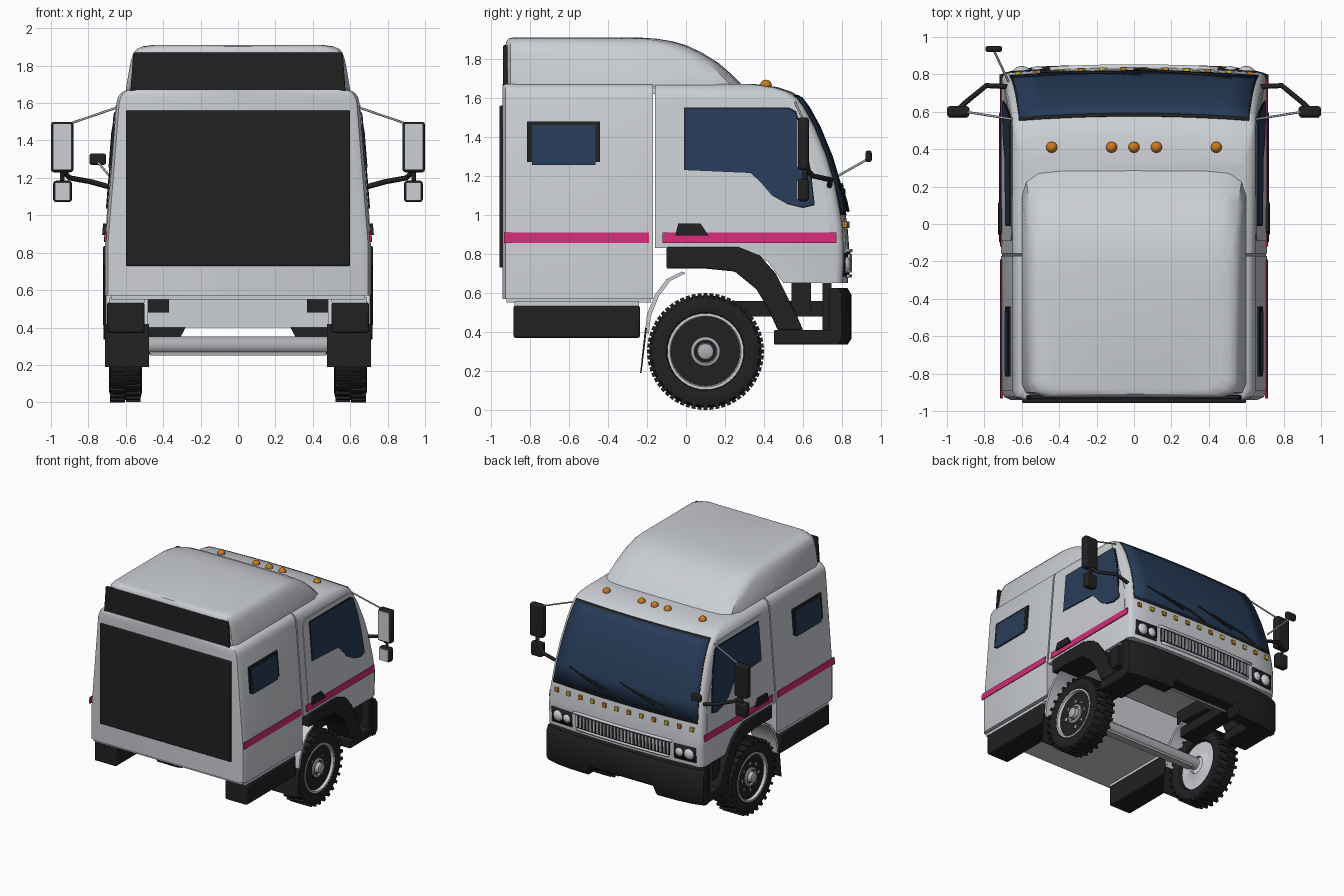
import bpy, bmesh, math
from mathutils import Vector

if "Cube" in bpy.data.objects:
    bpy.data.objects.remove(bpy.data.objects["Cube"])

def mat(name, r, g, b):
    m = bpy.data.materials.new(name)
    m.diffuse_color = (r, g, b, 1)
    m.use_nodes = True
    m.node_tree.nodes["Principled BSDF"].inputs["Base Color"].default_value = m.diffuse_color
    return m

GREY = mat("body_grey", 0.60, 0.62, 0.66)
BLACK = mat("black", 0.015, 0.015, 0.015)
BLUE = mat("window_blue", 0.02, 0.045, 0.10)
PINK = mat("stripe_pink", 0.65, 0.025, 0.19)
AMBER = mat("amber", 0.60, 0.20, 0.012)
YELLOW = mat("yellow", 0.62, 0.46, 0.05)
STEEL = mat("steel", 0.42, 0.43, 0.45)

# ---------- helpers ----------
def finish(o, bevel=0, solid=0):
    if solid:
        m = o.modifiers.new("solid", 'SOLIDIFY'); m.thickness = solid; m.offset = 0
    if bevel:
        m = o.modifiers.new("bevel", 'BEVEL'); m.width = bevel; m.segments = 2
    bpy.ops.object.select_all(action='DESELECT')
    o.select_set(True)
    bpy.context.view_layer.objects.active = o
    bpy.ops.object.shade_smooth_by_angle(angle=math.radians(35))
    return o

def mesh(name, verts, faces, m, bevel=0, solid=0):
    me = bpy.data.meshes.new(name)
    me.from_pydata(verts, [], faces)
    bm = bmesh.new(); bm.from_mesh(me)
    bmesh.ops.recalc_face_normals(bm, faces=bm.faces)
    bm.to_mesh(me); bm.free()
    me.materials.append(m)
    o = bpy.data.objects.new(name, me)
    bpy.context.collection.objects.link(o)
    return finish(o, bevel, solid)

def loft(name, rings, m, bevel=0):
    n = len(rings[0])
    faces = [(k*n+i, k*n+(i+1) % n, (k+1)*n+(i+1) % n, (k+1)*n+i)
             for k in range(len(rings)-1) for i in range(n)]
    faces += [tuple(range(n)), tuple(range((len(rings)-1)*n, len(rings)*n))]
    return mesh(name, [p for r in rings for p in r], faces, m, bevel)

def box(name, x0, x1, y0, y1, z0, z1, m, bevel=0):
    return loft(name, [[(x0, y0, z), (x1, y0, z), (x1, y1, z), (x0, y1, z)] for z in (z0, z1)], m, bevel)

def prism(name, pts, x0, x1, m, bevel=0):
    return loft(name, [[(x, y, z) for y, z in pts] for x in (x0, x1)], m, bevel)

def lathe(name, prof, s, cy, cz, m, n=40):
    rings = [[(s*x, cy+r*math.cos(2*math.pi*i/n), cz+r*math.sin(2*math.pi*i/n)) for i in range(n)] for x, r in prof]
    return loft(name, rings, m)

def tube(name, pts, r, m):
    c = bpy.data.curves.new(name, 'CURVE'); c.dimensions = '3D'
    c.bevel_depth = r; c.bevel_resolution = 2; c.use_fill_caps = True
    sp = c.splines.new('POLY'); sp.points.add(len(pts)-1)
    for p, q in zip(sp.points, pts):
        p.co = (*q, 1)
    c.materials.append(m)
    o = bpy.data.objects.new(name, c)
    bpy.context.collection.objects.link(o)
    bpy.ops.object.select_all(action='DESELECT')
    o.select_set(True); bpy.context.view_layer.objects.active = o
    bpy.ops.object.convert(target='MESH')

def full(half, z):
    return [(x, y, z) for x, y in half] + [(-x, y, z) for x, y in reversed(half) if x > 0]

# ---------- body surface rules ----------
FRONT = [(0.65, .83), (0.76, .836), (0.83, .836), (0.85, .835), (0.95, .827), (1.02, .815), (1.15, .79), (1.3, .745),
         (1.45, .683), (1.55, .628), (1.6, .59), (1.63, .545), (1.655, .47), (1.67, .36)]

def side(z):
    s = 0.71 - max(0, z-0.85)*0.08
    t = min(1, max(0, (z-1.6)/0.07))
    return s - 0.055*(1-math.sqrt(1-t*t))

def front(x, z):
    for (a, ya), (b, yb) in zip(FRONT, FRONT[1:]):
        if z <= b:
            break
    return ya + (yb-ya)*(z-a)/(b-a) - 0.03*(x/0.7)**2

def cab_ring(z, rear):
    s = side(z); y = front(s, z)
    return full([(s, rear), (s, y-.035), (s-.01, y-.012), (s-.03, front(s-.03, z)),
                 (.5, front(.5, z)), (.35, front(.35, z)), (.2, front(.2, z)), (0, front(0, z))], z)

def front_plate(name, x0, x1, zs, m, solid=0.012, n=10, inset=None):
    verts = []
    for z in zs:
        a, b = (x0, x1) if inset is None else (inset-side(z), side(z)-inset)
        verts += [(a+(b-a)*i/n, front(a+(b-a)*i/n, z), z) for i in range(n+1)]
    w = n+1
    faces = [(k*w+i, k*w+i+1, (k+1)*w+i+1, (k+1)*w+i) for k in range(len(zs)-1) for i in range(n)]
    return mesh(name, verts, faces, m, solid=solid)

def side_plate(name, pts, off, s, m):
    loft(name, [[(s*(side(z)+d), y, z) for y, z in pts] for d in (-.004, off)], m)

def rect(y0, y1, z0, z1):
    return [(y0, z0), (y1, z0), (y1, z1), (y0, z1)]

# ---------- cab, sleeper and roof fairing ----------
rings = [cab_ring(.65, .5), cab_ring(.76, .42), cab_ring(.83, .28)]
rings += [cab_ring(z, -.158) for z, _ in FRONT[2:]]
loft("cab", rings, GREY)

def sleeper_ring(z):
    s = side(z)
    return full([(s, -.17), (s, -.89), (s-.015, -.925), (s-.05, -.94), (0, -.94)], z)
loft("sleeper", [sleeper_ring(z) for z in (.57, .85, 1.2, 1.6, 1.63, 1.65, 1.664, 1.67)], GREY)
box("sleeper_floor", -.68, .68, -.92, -.18, .55, .575, GREY)

fair = [(1.62, .6, .29, 0), (1.67, .6, .285, 0), (1.72, .592, .235, 0), (1.78, .582, .165, 0), (1.83, .572, .085, 0),
        (1.87, .558, 0, 0), (1.89, .54, -.07, .005), (1.903, .51, -.15, .015), (1.91, .46, -.25, .04)]
loft("roof_fairing", [full([(0, r-.925), (w-.08, r-.925), (w-.02, r-.90), (w, r-.85), (w, f-.14), (w-.025, f-.06),
                            (w-.09, f-.015), (w-.2, f-.003), (0, f)], z) for z, w, f, r in fair], GREY)

# rear black panels
loft("rear_panel", [[(-w, y, .73), (w, y, .73), (w, y, 1.56), (-w, y, 1.56)] for y, w in ((-.956, .6), (-.935, .6))], BLACK, .006)
loft("upper_rear_panel", [[(-.575, y, 1.66), (.575, y, 1.66), (.56, y, 1.87), (-.56, y, 1.87)] for y in (-.937, -.915)], BLACK, .005)

# windshield and front details
WS = [z for z, _ in FRONT if 1.02 <= z <= 1.6]
front_plate("windshield_seal", 0, 0, [1.0]+WS+[1.61], BLACK, .008, inset=.033)
front_plate("windshield", 0, 0, WS, BLUE, .014, inset=.042)
for i in range(12):
    x = -.62 + 1.24*i/11
    y = front(x, .95)
    box(f"front_marker_{i}", x-.017, x+.017, y-.01, y+.012, .933, .967, AMBER if i % 2 else YELLOW, .003)
for i, (a, b) in enumerate([(-.5, -.08), (0, .4)]):
    tube(f"wiper_{i}", [(x, front(x, z)+.016, z) for x, z in ((a, 1.02), (a+.12, 1.07), (b, 1.13))], .007, BLACK)
    tube(f"wiper_blade_{i}", [(x, front(x, z)+.013, z) for x, z in ((b-.2, 1.06), (b+.12, 1.16))], .005, BLACK)
front_plate("grille_back", -.43, .43, [.695, .76, .81], BLACK)
for i in range(27):
    x = -.416 + .032*i
    y = front(x, .75)
    box(f"grille_slat_{i}", x-.008, x+.008, y-.005, y+.015, .705, .80, GREY)
front_plate("grille_top_trim", -.45, .45, [.81, .825], GREY, .035)
front_plate("grille_bottom_trim", -.42, .42, [.68, .695], GREY, .035)

# roof lights
for i, x in enumerate((-.44, -.12, 0, .12, .44)):
    bpy.ops.mesh.primitive_uv_sphere_add(segments=16, ring_count=10, radius=.03, location=(x, .41, 1.663))
    o = bpy.context.object; o.name = f"roof_light_{i}"
    o.data.materials.append(AMBER); finish(o)

# ---------- bumper and underside ----------
cols = []
for x in (-.72, -.69, -.62, -.5, -.36, -.315, -.28, 0, .28, .315, .36, .5, .62, .69, .72):
    f = .848 - .05*(abs(x)/.72)**6
    b = .4 if abs(x) < .3 else .335
    cols.append([(x, .735, b), (x, f-.02, b), (x, f, b+.03), (x, f, .59), (x, f-.02, .625), (x, .735, .625)])
loft("bumper", cols, BLACK)
box("front_inner_panel", -.5, .5, .71, .736, .4, .66, GREY)
lathe("axle", [(-.52, .048), (.52, .048)], 1, .1, .305, STEEL, 20)
box("axle_beam", -.47, .47, .07, .13, .25, .275, STEEL)

window = [(-.01, 1.23), (-.01, 1.55), (.53, 1.55), (.565, 1.53), (.61, 1.38), (.64, 1.23), (.66, 1.05), (.6, 1.035),
          (.52, 1.055), (.44, 1.1), (.38, 1.17), (.33, 1.215)]
inner = [(.3+(y-.3)*.975, 1.3+(z-1.3)*.97) for y, z in window]
fender = [(-.1, .835), (.27, .835), (.38, .79), (.46, .70), (.52, .58), (.57, .48), (.6, .41),
          (.47, .41), (.42, .52), (.36, .62), (.25, .71), (.1, .725), (-.1, .725)]
arch = [(-.02, .71), (-.1, .67), (-.16, .59), (-.2, .49), (-.21, .40)]
for s, tag in ((1, "right"), (-1, "left")):
    # doors, side windows, stripes
    side_plate(f"door_panel_{tag}", [(-.09, .86), (.74, .86), (.72, 1.1), (.52, 1.585), (-.05, 1.59), (-.09, 1.55)], .004, s, GREY)
    side_plate(f"door_window_frame_{tag}", window, .008, s, BLACK)
    side_plate(f"door_window_{tag}", inner, .011, s, BLUE)
    side_plate(f"sleeper_window_frame_{tag}", rect(-.815, -.44, 1.27, 1.48), .012, s, BLACK)
    side_plate(f"sleeper_window_{tag}", rect(-.79, -.465, 1.255, 1.46), .015, s, BLUE)
    side_plate(f"sleeper_stripe_{tag}", rect(-.932, -.19, .857, .91), .006, s, PINK)
    side_plate(f"door_stripe_{tag}", rect(-.12, .77, .857, .91), .008, s, PINK)
    side_plate(f"door_handle_{tag}", [(-.055, .895), (.115, .895), (.075, .955), (-.04, .955)], .02, s, BLACK)
    # headlights
    a, b = sorted((s*.47, s*.66))
    front_plate(f"headlight_housing_{tag}", a, b, [.685, .76, .805], BLACK, .014)
    for i, (x, r) in enumerate(((.515, .036), (.6, .045))):
        bpy.ops.mesh.primitive_uv_sphere_add(segments=20, ring_count=10, radius=r, location=(s*x, front(x, .745), .745))
        o = bpy.context.object; o.name = f"headlight_{tag}_{i}"
        o.scale.y = .7; o.data.materials.append(GREY); finish(o)
    # fenders, steps, boxes, rails
    prism(f"fender_{tag}", fender, s*.5, s*.722, BLACK, .008)
    prism(f"rear_arch_{tag}", arch + [(y+.02, z-.008) for y, z in reversed(arch)], s*.48, s*.705, GREY)
    prism(f"mud_flap_{tag}", [(-.235, .19), (-.228, .19), (-.2, .42), (-.21, .42)], s*.475, s*.712, BLACK)
    box(f"step_{tag}", s*.5, s*.715, .45, .75, .335, .41, BLACK, .008)
    box(f"step_panel_{tag}", s*.5, s*.69, .54, .64, .48, .655, BLACK)
    box(f"bumper_bracket_{tag}", s*.5, s*.71, .70, .745, .35, .65, BLACK)
    box(f"storage_box_{tag}", s*.5, s*.7, -.885, -.235, .37, .535, BLACK, .012)
    box(f"storage_lid_{tag}", s*.5, s*.69, -.88, -.24, .53, .56, GREY)
    box(f"chassis_rail_{tag}", s*.37, s*.5, .1, .72, .48, .56, BLACK)
    # wheels
    lathe(f"tire_{tag}", [(.57, .19), (.525, .2), (.512, .24), (.52, .275), (.54, .288), (.66, .288), (.68, .275),
                          (.69, .24), (.68, .2), (.66, .188)], s, .1, .3, BLACK, 48)
    lathe(f"rim_{tag}", [(.55, .192), (.55, .12), (.53, .07), (.64, .06), (.64, .16), (.655, .175), (.682, .182), (.682, .196),
                         (.65, .196)], s, .1, .3, GREY)
    lathe(f"hub_{tag}", [(.63, .08), (.67, .075), (.675, .06), (.66, .055), (.66, .045), (.695, .04), (.7, .03)], s, .1, .3, STEEL, 24)
    for i in range(8):
        t = math.pi*i/4
        lathe(f"wheel_bolt_{tag}_{i}", [(.635, .016), (.66, .014)], s, .1+.108*math.cos(t), .3+.108*math.sin(t), STEEL, 8)
    verts, faces = [], []
    for i in range(60):   # tread lugs, two staggered rows
        t = math.pi*2*i/60
        x0, x1 = ((.52, .6), (.605, .685))[i % 2]
        k = len(verts)
        for r in (.27, .3):
            for x, d in ((x0, -.036), (x1, -.036), (x1, .036), (x0, .036)):
                verts.append((s*x, .1+r*math.cos(t+d), .3+r*math.sin(t+d)))
        faces += [tuple(k+j for j in f) for f in ((0, 1, 2, 3), (4, 5, 6, 7), (0, 1, 5, 4), (1, 2, 6, 5), (2, 3, 7, 6), (3, 0, 4, 7))]
    mesh(f"tire_tread_{tag}", verts, faces, BLACK)
    # mirrors
    box(f"mirror_{tag}", s*.88, s*1.0, .572, .63, 1.23, 1.5, BLACK, .015)
    box(f"mirror_glass_{tag}", s*.89, s*.99, .566, .575, 1.245, 1.487, GREY)
    box(f"lower_mirror_{tag}", s*.888, s*.988, .572, .63, 1.07, 1.185, BLACK, .015)
    box(f"lower_mirror_glass_{tag}", s*.897, s*.978, .566, .575, 1.08, 1.175, GREY)
    tube(f"mirror_arm_{tag}", [(s*.68, .735, 1.15), (s*.79, .74, 1.18), (s*.9, .65, 1.2), (s*.94, .61, 1.24)], .014, BLACK)
    tube(f"mirror_link_{tag}", [(s*.94, .61, 1.17), (s*.94, .61, 1.25)], .012, BLACK)
    tube(f"mirror_stay_{tag}", [(s*.65, .56, 1.575), (s*.9, .6, 1.49)], .006, STEEL)

# small front mirror on one side only
box("front_mirror", -.795, -.705, .92, .952, 1.27, 1.33, BLACK, .012)
tube("front_mirror_arm", [(-.67, .76, 1.19), (-.75, .93, 1.285)], .006, STEEL)
